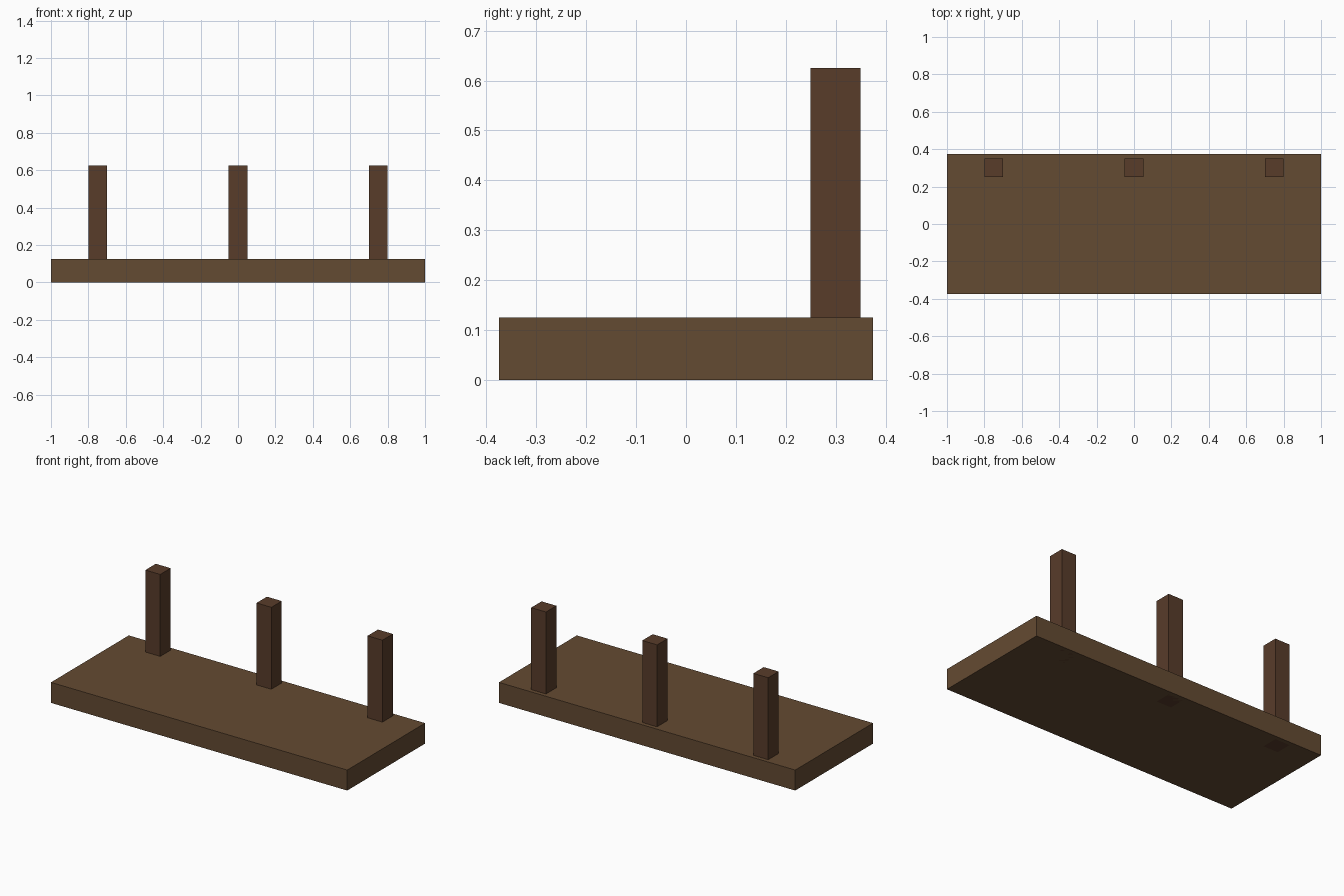
import bpy

if "Cube" in bpy.data.objects:
    bpy.data.objects.remove(bpy.data.objects["Cube"])


def material(name, color):
    mat = bpy.data.materials.new(name)
    mat.diffuse_color = (*color, 1)
    mat.use_nodes = True
    mat.node_tree.nodes["Principled BSDF"].inputs["Base Color"].default_value = mat.diffuse_color
    return mat


def box(name, center, size, mat):
    bpy.ops.mesh.primitive_cube_add(size=1, location=center)
    obj = bpy.context.object
    obj.name = name
    obj.scale = size
    bpy.ops.object.transform_apply(location=False, rotation=False, scale=True)
    obj.data.materials.append(mat)
    return obj


plank_wood = material("plank_wood", (0.127, 0.069, 0.032))
post_wood = material("post_wood", (0.098, 0.045, 0.023))

# Flat plank
box("plank", (0, 0, 0.0625), (2, 0.75, 0.125), plank_wood)

# Row of posts along the back edge, set right through the plank
for side, x in (("left", -0.75), ("middle", 0), ("right", 0.75)):
    box(f"{side}_post", (x, 0.3, 0.3125), (0.1, 0.1, 0.625), post_wood)
